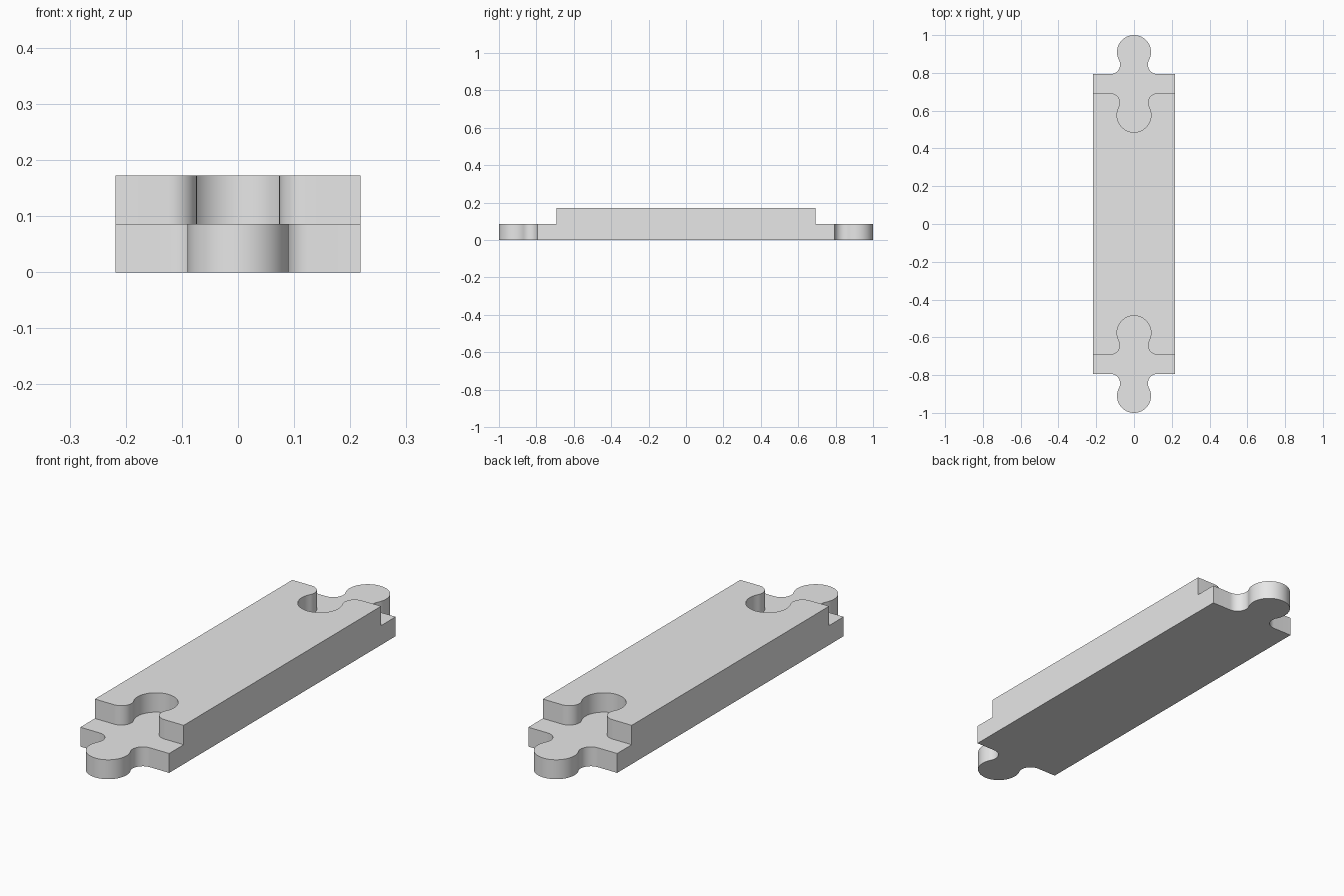
import bpy
import bmesh
from math import atan2, cos, sin, sqrt, pi

cube = bpy.data.objects.get("Cube")
if cube:
    bpy.data.objects.remove(cube, do_unlink=True)

HALF_WIDTH = 0.218
LEDGE_Z, TOP_Z = 0.086, 0.172
TAB_Y, SLOT_Y = 0.794, 0.692      # straight end edges of lower and upper layer
KNOB_R, FILLET_R = 0.09, 0.05
KNOB_OFFSET = 0.116               # knob centre beyond the straight edge


def arc(cx, cy, r, start, end, steps):
    angles = [start + (end - start) * i / steps for i in range(steps + 1)]
    return [(cx + r * cos(a), cy + r * sin(a)) for a in angles]


def end_profile(edge_y, direction):
    """Jigsaw edge from -x to +x: a tab (direction 1) or a slot (direction -1)."""
    rise = KNOB_OFFSET - FILLET_R
    fillet_x = sqrt((KNOB_R + FILLET_R) ** 2 - rise ** 2)
    contact = atan2(rise, fillet_x)
    half = [(-HALF_WIDTH, 0)]
    half += arc(-fillet_x, FILLET_R, FILLET_R, -pi / 2, contact, 16)
    half += arc(0, KNOB_OFFSET, KNOB_R, pi + contact, pi / 2, 24)[1:]
    full = half + [(-x, y) for x, y in reversed(half[:-1])]
    return [(x, edge_y + direction * y) for x, y in full]


# Track piece: lower layer with tabs, upper layer with matching slots
bm = bmesh.new()
tab, slot = end_profile(TAB_Y, 1), end_profile(SLOT_Y, -1)
levels = [(tab, 0), (tab, LEDGE_Z), (slot, LEDGE_Z), (slot, TOP_Z)]
ends = [[[bm.verts.new((s * x, s * y, z)) for x, y in profile] for profile, z in levels]
        for s in (1, -1)]
back, front = ends

# Underside and top
bm.faces.new(back[0] + front[0])
bm.faces.new(back[3] + front[3])

# Ledges and jigsaw walls at both ends
for tab_low, tab_high, slot_low, slot_high in ends:
    bm.faces.new(tab_high + slot_low[::-1])
    for low, high in ((tab_low, tab_high), (slot_low, slot_high)):
        for i in range(len(low) - 1):
            bm.faces.new((low[i], low[i + 1], high[i + 1], high[i]))

# Long stepped sides
for a, b in ((back, front), (front, back)):
    bm.faces.new([row[-1] for row in a] + [row[0] for row in reversed(b)])

bmesh.ops.recalc_face_normals(bm, faces=bm.faces)
mesh = bpy.data.meshes.new("track_piece")
bm.to_mesh(mesh)
bm.free()
piece = bpy.data.objects.new("track_piece", mesh)
bpy.context.collection.objects.link(piece)

# Plain grey material
grey = bpy.data.materials.new("light_grey")
grey.use_nodes = True
colour = (0.8, 0.8, 0.8, 1)
grey.diffuse_color = colour
grey.node_tree.nodes["Principled BSDF"].inputs["Base Color"].default_value = colour
mesh.materials.append(grey)

# Smooth curves, sharp corners
bpy.ops.object.select_all(action="DESELECT")
piece.select_set(True)
bpy.context.view_layer.objects.active = piece
bpy.ops.object.shade_smooth_by_angle(angle=pi / 6)
